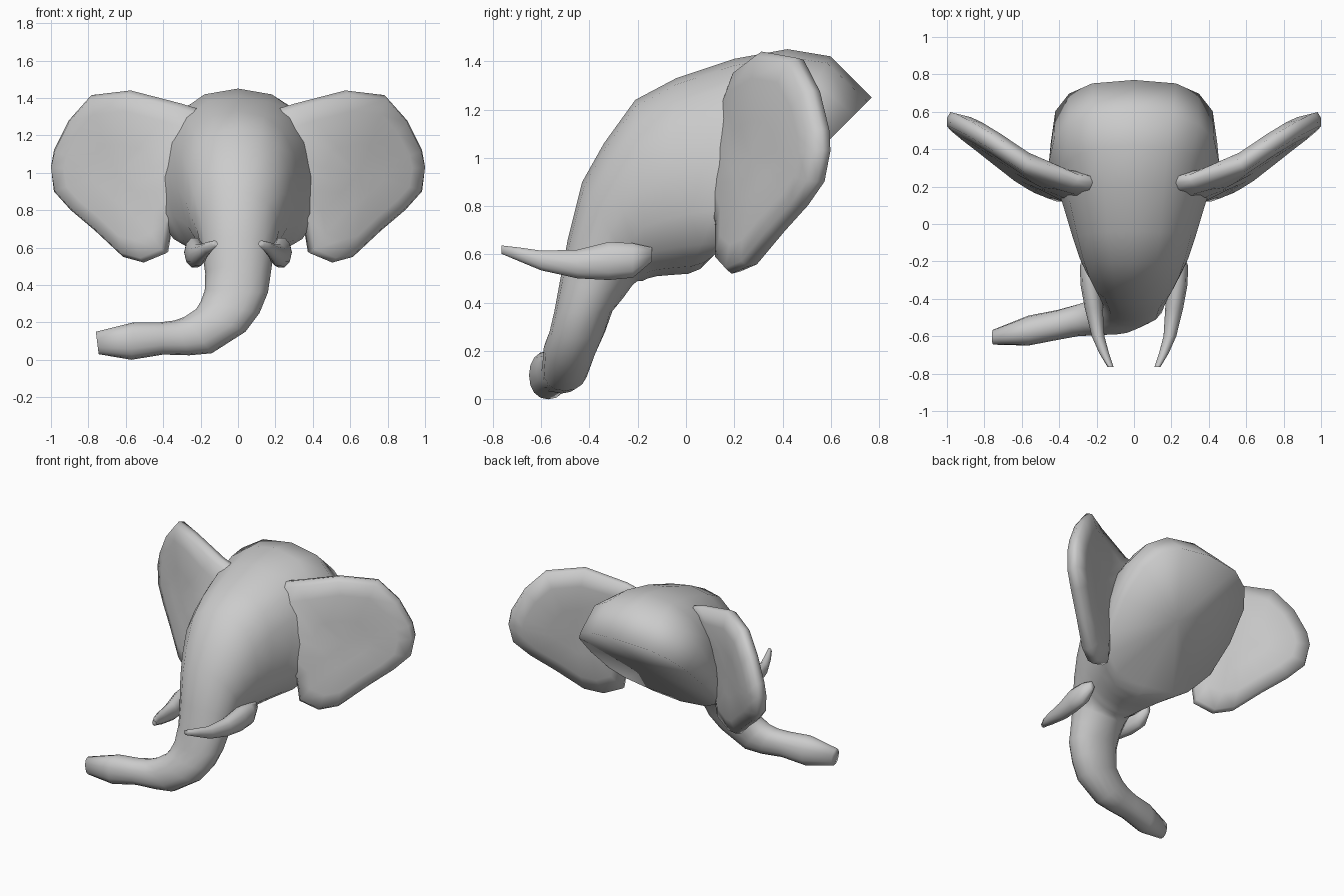
import bpy, bmesh, math
from mathutils import Vector as V

if "Cube" in bpy.data.objects:
    bpy.data.objects.remove(bpy.data.objects["Cube"])


def finish(name, bm, angle):
    bmesh.ops.recalc_face_normals(bm, faces=bm.faces[:])
    me = bpy.data.meshes.new(name)
    bm.to_mesh(me)
    bm.free()
    ob = bpy.data.objects.new(name, me)
    bpy.context.collection.objects.link(ob)
    bpy.ops.object.select_all(action='DESELECT')
    ob.select_set(True)
    bpy.context.view_layer.objects.active = ob
    bpy.ops.object.shade_smooth_by_angle(angle=math.radians(angle))
    return ob


def ring(c, side, up, n=16, power=2.0):
    """Superellipse loop around c spanned by two half axes."""
    pts = []
    for i in range(n):
        a = 2 * math.pi * i / n
        ca, sa = math.cos(a), math.sin(a)
        f = lambda t: math.copysign(abs(t) ** (2 / power), t)
        pts.append(V(c) + V(side) * f(ca) + V(up) * f(sa))
    return pts


def loft(name, loops, angle=75):
    """Skin successive loops and close both ends with fans."""
    bm = bmesh.new()
    rows = [[bm.verts.new(p) for p in lp] for lp in loops]
    n = len(rows[0])
    for a, b in zip(rows, rows[1:]):
        for i in range(n):
            j = (i + 1) % n
            bm.faces.new((a[i], a[j], b[j], b[i]))
    for row in (rows[0], rows[-1]):
        mid = bm.verts.new(sum((v.co for v in row), V()) / n)
        for i in range(n):
            bm.faces.new((row[i], row[(i + 1) % n], mid))
    return finish(name, bm, angle)


# Head: top (y, z), bottom (y, z), half width, squareness; from neck to trunk root
head = [
    ((.77, 1.25), (.10, .58), .445, 2.8),
    ((.60, 1.42), (.06, .54), .455, 2.5),
    ((.42, 1.45), (.01, .52), .415, 2.3),
    ((.20, 1.41), (-.06, .515), .37, 2.3),
    ((-.04, 1.33), (-.12, .51), .325, 2.3),
    ((-.21, 1.24), (-.16, .50), .29, 2.2),
    ((-.34, 1.06), (-.18, .49), .255, 2.1),
    ((-.43, .90), (-.20, .49), .22, 2.0),
    ((-.49, .66), (-.22, .475), .19, 2.0),
    ((-.52, .50), (-.26, .42), .175, 2.0),
]
loops = []
for (ty, tz), (by, bz), w, p in head:
    loops.append(ring((0, (ty + by) / 2, (tz + bz) / 2), (w, 0, 0),
                      (0, (ty - by) / 2, (tz - bz) / 2), power=p))

# Trunk: outer and inner bend points (x, z), centre y, half depth
trunk = [
    ((.16, .36), (-.178, .37), -.425, .12),
    ((.115, .25), (-.20, .31), -.45, .115),
    ((.04, .15), (-.225, .27), -.48, .11),
    ((-.14, .035), (-.285, .23), -.50, .095),
    ((-.26, .024), (-.34, .21), -.515, .085),
    ((-.40, .028), (-.42, .20), -.54, .08),
    ((-.57, .00), (-.56, .20), -.57, .08),
    ((-.745, .03), (-.76, .15), -.605, .04),
]
for (ox, oz), (ix, iz), y, d in trunk:
    loops.append(ring(((ox + ix) / 2, y, (oz + iz) / 2),
                      ((ox - ix) / 2, 0, (oz - iz) / 2), (0, -d, 0), power=2.2))
loft("head_and_trunk", loops, 110)

# Ear outline in front view (x, z); the inner edge is buried in the head
ear = [(.17, 1.33), (.30, 1.37), (.57, 1.44), (.78, 1.415), (.90, 1.28),
       (.98, 1.12), (1.0, 1.03), (.98, .90), (.89, .80), (.76, .69),
       (.61, .55), (.50, .52), (.38, .57), (.355, .72), (.22, .86), (.10, 1.08)]
sweep = [(.1, .10), (.25, .13), (.4, .20), (.5, .24), (.65, .33), (.8, .44),
         (1.01, .58)]


def ear_y(x, z):
    """Ear mid surface: swept back outwards and leaning back with height."""
    for (x0, y0), (x1, y1) in zip(sweep, sweep[1:]):
        if x <= x1:
            break
    lean = .09
    if x < .45 and z > 1:        # the top of the root reaches back over the head
        lean = .09 + .9 * (.45 - x)
    return y0 + (y1 - y0) * (x - x0) / (x1 - x0) + (z - 1) * lean


# Tusk rings: centre, half width, half height
tusk = [((.235, -.14, .60), .02, .03), ((.238, -.22, .575), .05, .075),
        ((.232, -.32, .573), .055, .083), ((.215, -.45, .56), .048, .062),
        ((.192, -.60, .575), .034, .043), ((.16, -.69, .60), .026, .03),
        ((.125, -.765, .62), .016, .018)]

for s, label in ((-1, "left"), (1, "right")):
    # Ear slab: concentric loops on the front, around the rim, and on the back
    loops = []
    for k, off in ((.35, -.05), (.75, -.055), (.95, -.045), (1.0, -.01),
                   (.98, .03), (.75, .065), (.35, .065)):
        lp = []
        for x, z in ear:
            px, pz = .64 + (x - .64) * k, 1.0 + (z - 1.0) * k
            px2 = min(px - off * .4, 1.0)
            lp.append(V((s * px2, ear_y(px, pz) + off * .9, pz)))
        loops.append(lp)
    loft(label + "_ear", loops)
    loft(label + "_tusk", [ring((s * c[0], c[1], c[2]), (s * w, 0, 0), (0, 0, h), 10)
                           for c, w, h in tusk])
